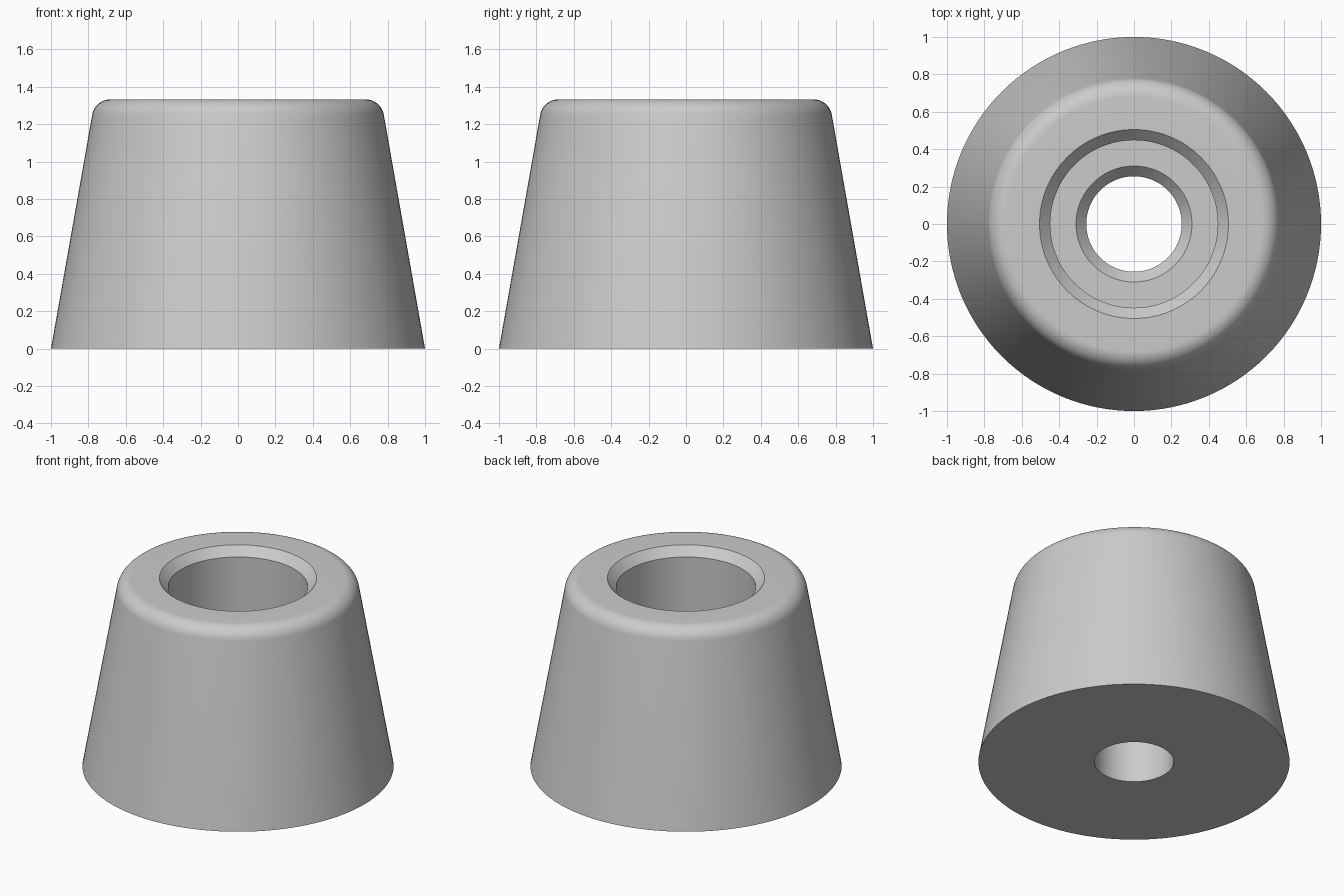
import bpy, bmesh
from math import pi, sin, cos, radians

cube = bpy.data.objects.get("Cube")
if cube:
    bpy.data.objects.remove(cube)

# Rubber colour
grey = bpy.data.materials.new("light grey")
grey.use_nodes = True
colour = (0.6, 0.6, 0.6, 1)
grey.diffuse_color = colour
grey.node_tree.nodes["Principled BSDF"].inputs["Base Color"].default_value = colour

HEIGHT, FILLET, LEDGE, CHAMFER = 1.333, 0.1, 0.6, 0.06
SIDES, STEPS, TAPER = 128, 12, 10

# Half section: through hole, ledge, counterbore, rounded rim, tapered side
section = [(0.255, 0), (0.255, LEDGE - CHAMFER), (0.31, LEDGE), (0.448, LEDGE),
           (0.448, HEIGHT - CHAMFER), (0.505, HEIGHT)]
for i in range(STEPS + 1):
    a = radians(90 - (90 - TAPER) * i / STEPS)
    section.append((0.681 + FILLET * cos(a), HEIGHT - FILLET + FILLET * sin(a)))
section.append((1, 0))

# Turn the closed section around the upright axis
bm = bmesh.new()
verts = [bm.verts.new((r, 0, z)) for r, z in section]
edges = [bm.edges.new((v, verts[(i + 1) % len(verts)])) for i, v in enumerate(verts)]
bmesh.ops.spin(bm, geom=verts + edges, cent=(0, 0, 0), axis=(0, 0, 1),
               angle=2 * pi, steps=SIDES, use_merge=True)
bmesh.ops.remove_doubles(bm, verts=bm.verts[:], dist=0.0001)
bmesh.ops.recalc_face_normals(bm, faces=bm.faces[:])

mesh = bpy.data.meshes.new("tapered_foot")
bm.to_mesh(mesh)
bm.free()
mesh.materials.append(grey)
foot = bpy.data.objects.new("tapered_foot", mesh)
bpy.context.collection.objects.link(foot)

# Smooth round faces, crisp chamfer edges
bpy.ops.object.select_all(action='DESELECT')
foot.select_set(True)
bpy.context.view_layer.objects.active = foot
bpy.ops.object.shade_smooth_by_angle(angle=radians(30))
